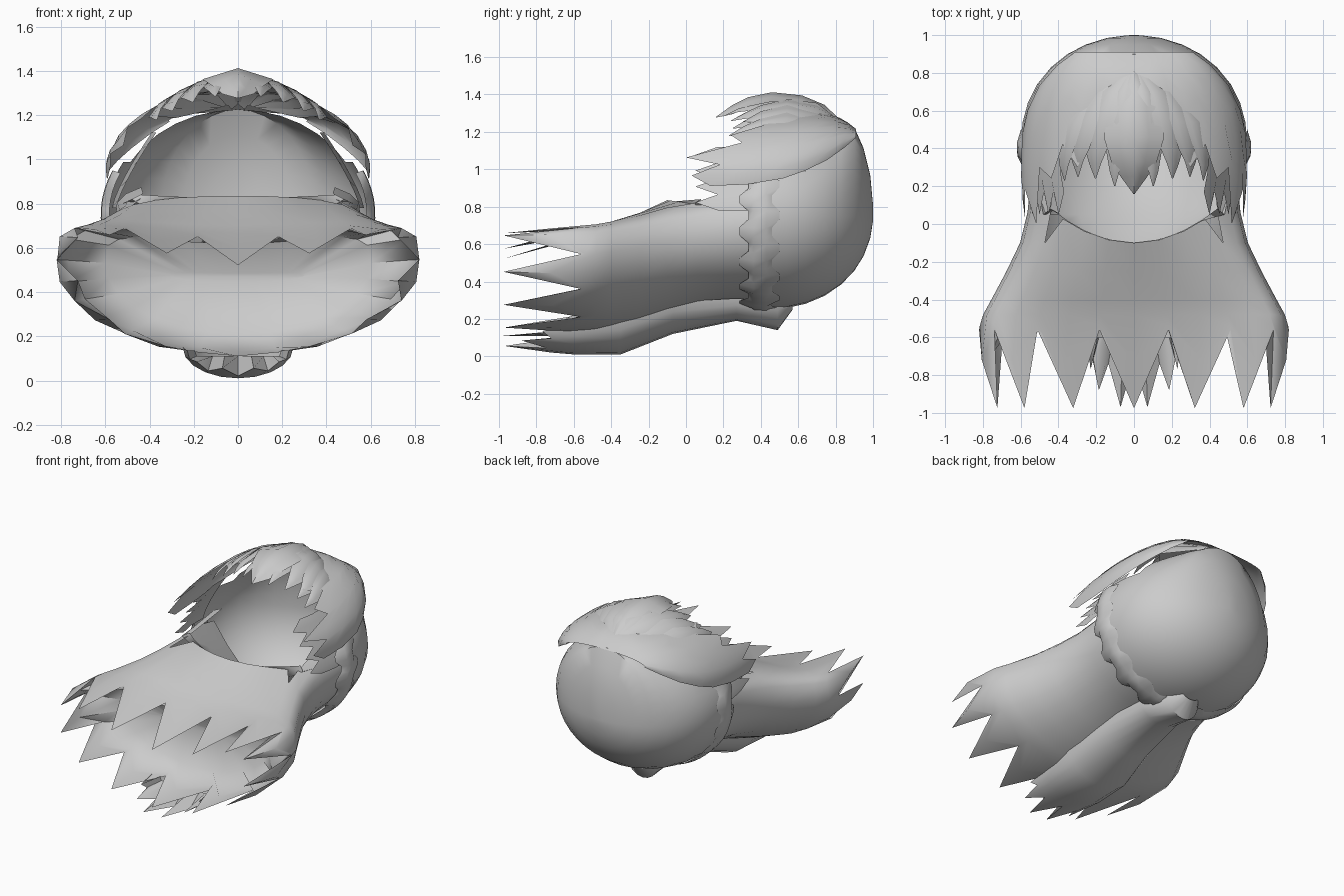
import bpy, bmesh, math
from math import sin, cos, pi, radians

if "Cube" in bpy.data.objects:
    bpy.data.objects.remove(bpy.data.objects["Cube"])

hair = bpy.data.materials.new("hair_grey")
hair.diffuse_color = (0.6, 0.6, 0.6, 1)
hair.use_nodes = True
hair.node_tree.nodes["Principled BSDF"].inputs["Base Color"].default_value = hair.diffuse_color


def finish(name, verts, faces, angle=50):
    me = bpy.data.meshes.new(name)
    me.from_pydata(verts, [], faces)
    bm = bmesh.new()
    bm.from_mesh(me)
    bmesh.ops.remove_doubles(bm, verts=bm.verts, dist=0.0005)
    bmesh.ops.recalc_face_normals(bm, faces=bm.faces)
    bm.to_mesh(me)
    bm.free()
    me.materials.append(hair)
    ob = bpy.data.objects.new(name, me)
    bpy.context.collection.objects.link(ob)
    bpy.ops.object.select_all(action='DESELECT')
    ob.select_set(True)
    bpy.context.view_layer.objects.active = ob
    bpy.ops.object.shade_smooth_by_angle(angle=radians(angle))
    return ob


def grid(name, rows, closed=False, keep=None):
    """Skin rows of points; keep(centre) may drop faces."""
    n = len(rows[0])
    verts = [p for r in rows for p in r]
    faces = []
    for j in range(len(rows) - 1):
        for i in range(n if closed else n - 1):
            k = (i + 1) % n
            f = (j * n + i, j * n + k, (j + 1) * n + k, (j + 1) * n + i)
            c = [sum(verts[v][a] for v in f) / 4 for a in range(3)]
            if keep is None or keep(c):
                faces.append(f)
    return finish(name, verts, faces)


def lerp(table, y):
    """Interpolate a table of (y, values...) rows sorted by falling y."""
    for a, b in zip(table, table[1:]):
        if y >= b[0]:
            t = max(0, (a[0] - y) / (a[0] - b[0]))
            return [p + (q - p) * t for p, q in zip(a[1:], b[1:])]
    return table[-1][1:]


# Head shell: rounded bowl, open toward the face and the neck
def shell_radius(y):
    return max(0.0, 1 - (abs(y - 0.4) / 0.6) ** 2.3)


def shell_point(y, a, s=1.0):
    t = shell_radius(y)
    r = t ** 0.5 * s
    top = 0.475 * min(1, (t / 0.343) ** 0.43) * s
    return (0.6 * r * sin(a), y, 0.75 + cos(a) * (top if cos(a) > 0 else 0.5 * r))


ys = [0.999, 0.985, 0.95, 0.9, 0.83, 0.74, 0.64, 0.54, 0.44, 0.36]
grid("head_shell", [[shell_point(1.0, 0)] * 36] +
     [[shell_point(y, 2 * pi * i / 36) for i in range(36)] for y in ys], True,
     lambda c: not (c[2] > 1.0 and c[1] < 0.62))

# Scalloped band round the rim of the head shell
band = []
for y0, s, wave in ((0.48, 1.0, 0.02), (0.43, 1.035, 0.0), (0.36, 1.03, 0.0), (0.31, 0.97, 0.025)):
    row = []
    for i in range(45):
        a = radians(66) + radians(228) * i / 44
        x, y, z = shell_point(0.42, a, s)
        row.append((x, y0 + wave * (1 if i % 4 < 2 else -1), z))
    band.append(row)
grid("scalloped_band", band)

# Long back hair: y, half width, top, bottom, widest height, dip in the middle
TAIL = [(0.45, 0.56, 0.92, 0.30, 0.70, 0.0), (0.2, 0.55, 0.90, 0.29, 0.66, 0.0),
        (0.0, 0.57, 0.86, 0.26, 0.62, 0.0), (-0.12, 0.61, 0.85, 0.22, 0.60, 0.02),
        (-0.3, 0.70, 0.80, 0.16, 0.57, 0.06), (-0.5, 0.81, 0.78, 0.12, 0.55, 0.12),
        (-0.68, 0.84, 0.78, 0.11, 0.54, 0.17), (-0.98, 0.74, 0.76, 0.11, 0.55, 0.24)]
N = 28


def tail_point(y, i, s=1.0):
    w, zt, zb, zm, dip = lerp(TAIL, y)
    a = 2 * pi * i / N
    c = cos(a)
    if c > 1e-6:
        z = zm + (zt - zm) * c ** 0.5 - dip * c ** 3
    else:
        z = zm + (zm - zb) * c
    return (w * s * sin(a), y, 0.47 + (z - 0.47) * s)


rows = [[tail_point(y, i) for i in range(N)] for y in (0.45, 0.2, 0.06, -0.1, -0.25, -0.4, -0.48)]
# curved rim of the face opening
rows[3] = [(x, y + 0.9 * x * x if z > 0.7 and abs(x) < 0.45 else y, z) for x, y, z in rows[3]]
rows.append([tail_point(-0.54 if i % 2 else -0.72, i) for i in range(N)])
rows.append([tail_point(-0.56 if i % 2 else -0.975, i) for i in range(N)])
# hollow underside running back between the upper and lower sheets
rows.append([tail_point(-0.53 if i % 2 else -0.70, i, 0.94) for i in range(N)])
rows.append([tail_point(-0.48, i, 0.75) for i in range(N)])
rows.append([(p[0] * 0.5, -0.42, 0.47 + (p[2] - 0.47) * 0.1) for p in rows[-1]])
rows.append([(p[0], -0.42, 0.47) for p in rows[-1]])
grid("back_hair", rows, True, lambda c: not (c[1] > -0.06 and c[2] > 0.72 and abs(c[0]) < 0.46))

# Lining of the neck, joining the face opening to the bowl
lining = []
for y, w, edge, mid in ((-0.1, 0.44, 0.84, 0.825), (0.05, 0.48, 0.82, 0.65),
                        (0.25, 0.52, 0.80, 0.48), (0.5, 0.54, 0.74, 0.33)):
    lining.append([(w * k / 5, y + (0.18 * (k / 5) ** 2 if y < 0 else 0),
                    mid + (edge - mid) * (k / 5) ** 2) for k in range(-5, 6)])
grid("neck_lining", lining)

# Under lock: gutter-shaped tress below the back hair (y, half width, edge, bottom)
UNDER = [(0.57, 0.07, 0.29, 0.25), (0.49, 0.13, 0.29, 0.14), (0.27, 0.17, 0.31, 0.19),
         (-0.07, 0.22, 0.29, 0.12), (-0.35, 0.26, 0.20, 0.01), (-0.6, 0.25, 0.15, 0.01),
         (-0.72, 0.23, 0.13, 0.02)]
JAG = (0.05, 0.0, 0.16, 0.02, 0.25, 0.0, 0.25, 0.02, 0.16, 0.0, 0.05)
rows = [[(w * sin(pi * (k - 5) / 10), y - (JAG[k] if y < -0.7 else 0),
          zt - (zt - zb) * cos(pi * (k - 5) / 10) + (JAG[k] * 0.12 if y < -0.7 else 0))
         for k in range(11)] for y, w, zt, zb in UNDER]
rows.append([(x * 0.85, -0.6, max(z, 0.11)) for x, y, z in rows[-1]])
grid("under_lock", rows)

# Swept fringe: arched sheet with a jagged front edge, low at the sides
ARCH = [(0.0, 1.31), (0.11, 1.31), (0.21, 1.295), (0.30, 1.265), (0.38, 1.235), (0.44, 1.20),
        (0.50, 1.15), (0.545, 1.10), (0.58, 1.04), (0.60, 0.98), (0.595, 0.92)]
FRONT = [0.47, 0.38, 0.50, 0.30, 0.42, 0.24, 0.30, 0.0, 0.18, 0.03, 0.13]
# y, top height, lowest height, width scale
SWEEP = [(0.91, 1.215, 1.17, 0.52), (0.84, 1.27, 1.11, 0.68), (0.74, 1.30, 1.04, 0.83),
         (0.62, 1.31, 0.985, 0.93), (0.5, 1.31, 0.945, 0.985), (0.35, 1.31, 0.92, 1.0),
         (0.1, 1.26, 0.91, 0.99), (0.0, 1.23, 0.92, 0.95)]
profile = [(x, z, f) for (x, z), f in zip(ARCH, FRONT)]
profile = [(-x, z, f) for x, z, f in profile[:0:-1]] + profile
rows = []
for u in (0, 0.08, 0.2, 0.35, 0.5, 0.75, 1):
    row = []
    for x, z, f in profile:
        y = 0.91 + (f - 0.91) * u
        top, low, wide = lerp(SWEEP, y)
        row.append((x * wide, y, low + (z - 0.92) * (top - low) / 0.39))
    rows.append(row)
grid("swept_fringe", rows)


# Tapered locks: bent sheet, each station is (x, y, z, half width)
def lock(name, path, tilt=0.0, ridge=0.03):
    rows = []
    for x, y, z, w in path:
        rows.append([(x + k * w * cos(tilt), y, z + k * w * sin(tilt) - abs(k) * ridge * min(1, w / 0.06))
                     for k in (-1, -0.5, 0, 0.5, 1)])
    grid(name, rows)


# Crown locks fanning forward over the fringe
lock("crown_lock_middle", [(0, 0.84, 1.25, 0.03), (0, 0.74, 1.345, 0.08), (0, 0.62, 1.395, 0.13),
                           (0, 0.46, 1.412, 0.16), (0, 0.33, 1.385, 0.12), (0, 0.25, 1.345, 0.07),
                           (0, 0.16, 1.28, 0.004)], 0, 0.05)
for side, s in (("left", -1), ("right", 1)):
    for n, (x, tip, top, w) in enumerate(((0.10, 0.20, 1.375, 0.07), (0.20, 0.24, 1.35, 0.09),
                                          (0.29, 0.25, 1.31, 0.09), (0.36, 0.23, 1.27, 0.08))):
        lock(f"crown_lock_{side}_{n + 1}",
             [(s * x * 0.2, 0.82, 1.26, 0.03), (s * x * 0.65, 0.70, top - 0.02, w * 0.8),
              (s * x * 0.92, 0.54, top, w), (s * x, 0.40, top - 0.02, w * 0.75),
              (s * x * 1.03, tip + 0.08, top - 0.05, w * 0.4), (s * x * 1.02, tip, top - 0.09, 0.003)],
             -s * (0.2 + x * 1.5), 0.02)
    # Sideburns hanging inside the fringe beside the face
    rows = []
    for y, jag in ((0.42, 0), (0.28, 0), (0.17, 1)):
        rows.append([(s * (0.57 - 0.18 * (k / 8) ** 1.3 - (0.02 if jag else 0)),
                      y - (0.12 if jag and k % 2 else 0), 0.78 + 0.34 * k / 8) for k in range(9)])
    grid(f"sideburn_{side}", rows)
